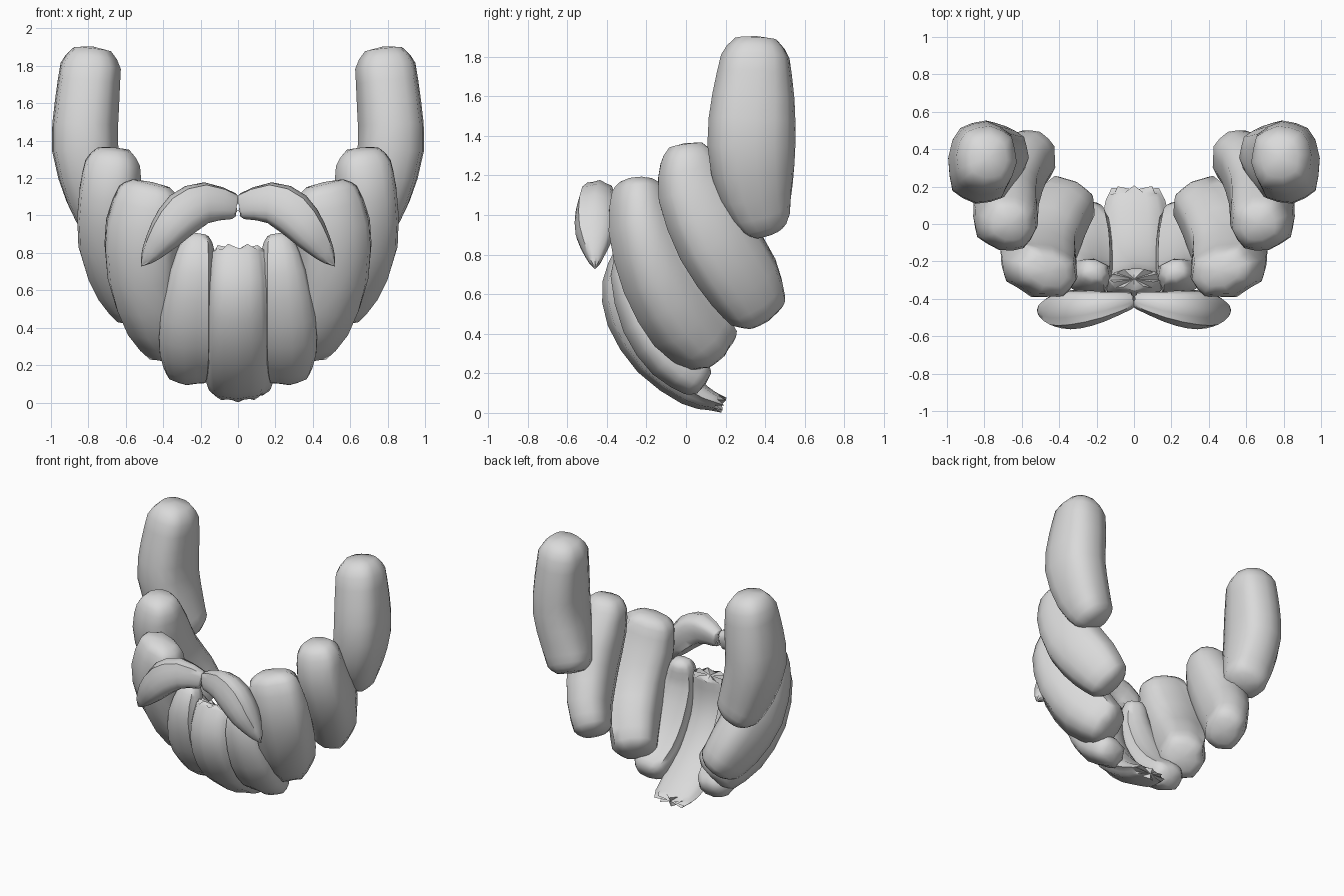
import bpy, bmesh, math, random
from mathutils import Vector

if "Cube" in bpy.data.objects:
    bpy.data.objects.remove(bpy.data.objects["Cube"])

random.seed(4)
grey = bpy.data.materials.new("light grey hair")
grey.diffuse_color = (0.7, 0.7, 0.7, 1)
grey.use_nodes = True
grey.node_tree.nodes["Principled BSDF"].inputs["Base Color"].default_value = grey.diffuse_color
SIDES = 16


def catmull(p0, p1, p2, p3, t):
    return [0.5 * (2 * b + (c - a) * t + (2 * a - 5 * b + 4 * c - d) * t * t
                   + (3 * b - a - 3 * c + d) * t ** 3)
            for a, b, c, d in zip(p0, p1, p2, p3)]


def clump(name, stations, ref=(1, 0, 0), domes=(0.06, 0.06), ridge=0.05,
          jag=0.0, taper=(0.62, 0.62), mirror=True):
    """Loft a hair lock through (x, y, z, half width, half depth) stations."""
    s = [stations[0]] + stations + [stations[-1]]
    rows = []
    for i in range(1, len(s) - 2):
        for t in (0, 0.5):
            rows.append(catmull(s[i - 1], s[i], s[i + 1], s[i + 2], t))
    rows.append(list(stations[-1]))
    # rounded end rings
    pts = [Vector(r[:3]) for r in rows]
    start = (pts[0] - pts[1]).normalized()
    end = (pts[-1] - pts[-2]).normalized()

    def cap(row, d, dome, k):
        return [(*(Vector(row[:3]) + d * dome * f), row[3] * m, row[4] * m)
                for f, m in ((0.45, 0.6 + 0.4 * k), (0.85, k))]
    rows = cap(rows[0], start, domes[0], taper[0])[::-1] + rows + \
        cap(rows[-1], end, domes[1], taper[1])
    pts = [Vector(r[:3]) for r in rows]
    bm = bmesh.new()
    rings = []
    bumps = [random.uniform(-1, 1) for _ in range(SIDES)]
    n = len(rows)
    for i, r in enumerate(rows):
        tan = (pts[min(i + 1, n - 1)] - pts[max(i - 1, 0)]).normalized()
        u = Vector(ref)
        u = (u - tan * u.dot(tan)).normalized()
        v = tan.cross(u)
        ring = []
        for j in range(SIDES):
            a = 2 * math.pi * j / SIDES
            c, q = math.cos(a), math.sin(a)
            c = math.copysign(abs(c) ** 0.85, c)
            q = math.copysign(abs(q) ** 0.85, q)
            k = 1 + ridge * (0.6 * bumps[j] + 0.4 * (-1) ** j)
            off = jag * (-1) ** j if i in (0, n - 1) else 0
            ring.append(bm.verts.new(pts[i] + u * c * r[3] * k + v * q * r[4] * k + tan * off))
        rings.append(ring)
    for a, b in zip(rings, rings[1:]):
        for j in range(SIDES):
            m = (j + 1) % SIDES
            bm.faces.new((a[j], a[m], b[m], b[j]))
    # close both ends with a domed fan
    for ring, d, dome in ((rings[0], start, domes[0]), (rings[-1], end, domes[1])):
        mid = bm.verts.new(sum((w.co for w in ring), Vector()) / SIDES + d * dome * 0.15)
        for j in range(SIDES):
            bm.faces.new((ring[j], ring[(j + 1) % SIDES], mid))
    bmesh.ops.recalc_face_normals(bm, faces=bm.faces)
    me = bpy.data.meshes.new(name)
    bm.to_mesh(me)
    bm.free()
    me.materials.append(grey)
    ob = bpy.data.objects.new(name, me)
    bpy.context.collection.objects.link(ob)
    if mirror:
        ob.modifiers.new("Mirror", 'MIRROR').use_mirror_merge = False
    bpy.ops.object.select_all(action='DESELECT')
    ob.select_set(True)
    bpy.context.view_layer.objects.active = ob
    bpy.ops.object.shade_smooth_by_angle(angle=math.radians(60))


# sideburns
clump("sideburn", [(0.79, 0.35, 1.80, 0.16, 0.175), (0.81, 0.34, 1.60, 0.17, 0.21),
                   (0.82, 0.33, 1.36, 0.175, 0.225), (0.76, 0.35, 1.12, 0.165, 0.195),
                   (0.705, 0.39, 0.98, 0.15, 0.145)],
      ref=(1, 0.12, 0), domes=(0.105, 0.07))

# upper cheek locks
clump("upper_cheek_lock", [(0.67, 0.01, 1.28, 0.145, 0.14), (0.68, 0.04, 1.13, 0.165, 0.19),
                           (0.68, 0.15, 0.88, 0.17, 0.21), (0.61, 0.29, 0.66, 0.15, 0.20),
                           (0.535, 0.36, 0.53, 0.13, 0.16)],
      ref=(1, 0.25, 0), domes=(0.085, 0.06))

# lower cheek locks
clump("lower_cheek_lock", [(0.47, -0.25, 1.12, 0.165, 0.12), (0.50, -0.23, 0.95, 0.20, 0.16),
                           (0.50, -0.14, 0.70, 0.195, 0.19), (0.43, 0.0, 0.48, 0.175, 0.205),
                           (0.345, 0.12, 0.34, 0.15, 0.16)],
      ref=(1, 0.3, 0), domes=(0.06, 0.06), ridge=0.08)

# locks beside the chin
clump("chin_side_lock", [(0.22, -0.26, 0.84, 0.09, 0.075), (0.24, -0.28, 0.70, 0.125, 0.10),
                         (0.265, -0.205, 0.46, 0.155, 0.12), (0.27, -0.08, 0.28, 0.155, 0.12),
                         (0.265, 0.05, 0.18, 0.125, 0.10)],
      ref=(1, 0.2, 0), domes=(0.065, 0.06), ridge=0.09)

# central chin tuft with jagged ends
clump("chin_tuft", [(0, -0.30, 0.80, 0.14, 0.06), (0, -0.33, 0.66, 0.16, 0.085),
                    (0, -0.30, 0.48, 0.17, 0.095), (0, -0.17, 0.27, 0.18, 0.09),
                    (0, 0.02, 0.11, 0.17, 0.07), (0, 0.13, 0.06, 0.15, 0.045)],
      domes=(0.02, 0.055), ridge=0.12, jag=0.02, taper=(0.9, 0.8), mirror=False)

# moustache halves
clump("moustache", [(0.022, -0.41, 1.05, 0.07, 0.045), (0.17, -0.44, 1.07, 0.11, 0.08),
                    (0.29, -0.455, 1.015, 0.12, 0.10), (0.39, -0.46, 0.90, 0.095, 0.095),
                    (0.465, -0.46, 0.80, 0.055, 0.05)],
      ref=(0.4, 0, 1), domes=(0.012, 0.09), ridge=0.10, jag=0.006, taper=(0.85, 0.12))
